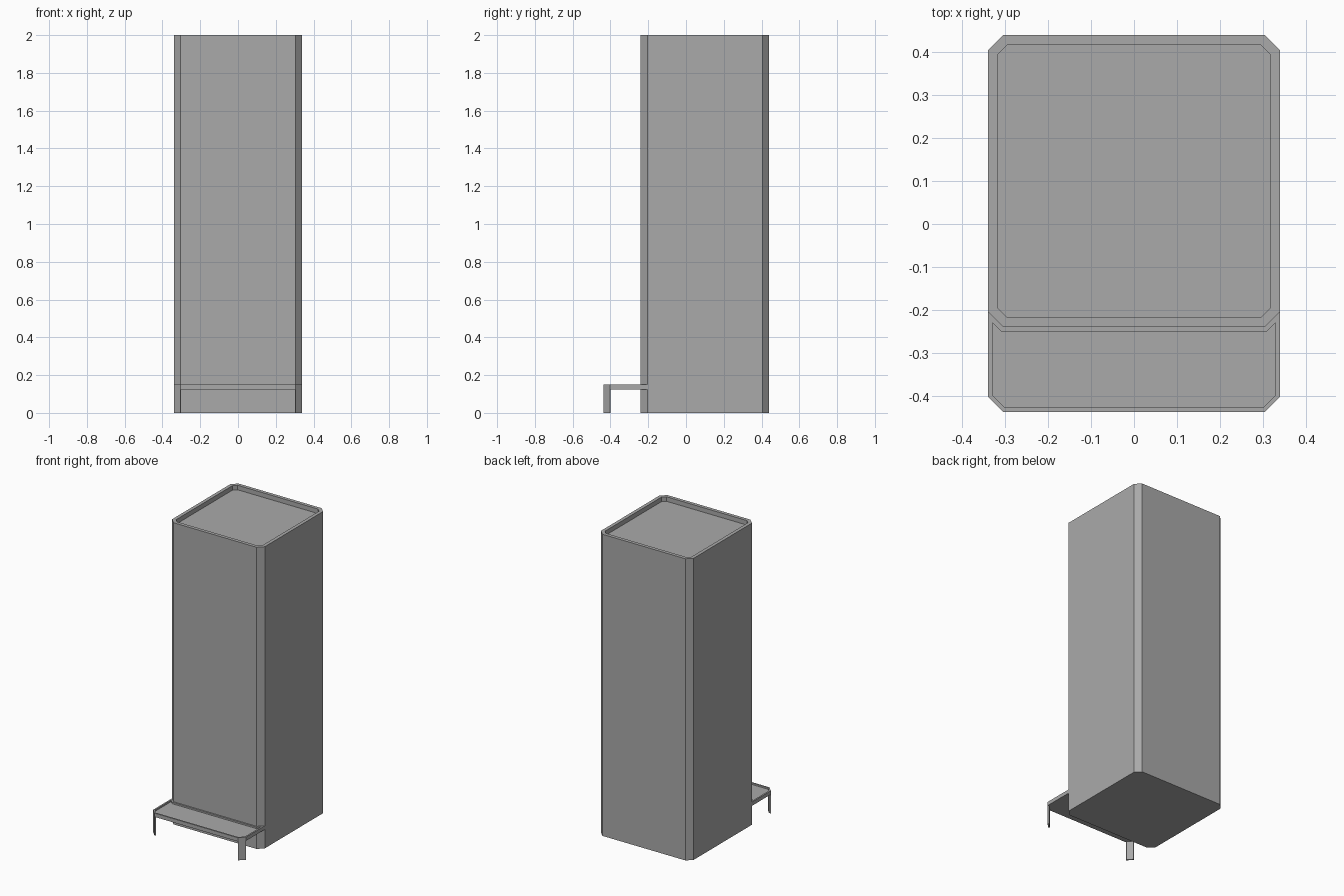
import bpy, bmesh

# Remove the default cube
cube = bpy.data.objects.get("Cube")
if cube:
    bpy.data.objects.remove(cube)

grey = bpy.data.materials.new("concrete_grey")
grey.use_nodes = True
COLOUR = (0.4, 0.4, 0.4, 1)
grey.diffuse_color = COLOUR
grey.node_tree.nodes["Principled BSDF"].inputs["Base Color"].default_value = COLOUR

W, FRONT, BACK, CUT = 0.34, -0.24, 0.44, 0.035
PORCH, RIM = -0.438, 0.01


def prism(name, outline, z0, z1, rim=0, depth=0):
    """Extrude an outline upward; optionally sink the top inside a rim."""
    bm = bmesh.new()
    base = bm.faces.new([bm.verts.new((x, y, z0)) for x, y in outline])
    moved = bmesh.ops.extrude_face_region(bm, geom=[base], use_keep_orig=True)["geom"]
    top = [g for g in moved if isinstance(g, bmesh.types.BMFace)][0]
    for v in top.verts:
        v.co.z = z1
    bmesh.ops.recalc_face_normals(bm, faces=bm.faces)
    if rim:
        bmesh.ops.inset_region(bm, faces=[top], thickness=rim, use_even_offset=True)
        sunk = bmesh.ops.extrude_face_region(bm, geom=[top])["geom"]
        bmesh.ops.delete(bm, geom=[top], context="FACES")
        for v in sunk:
            if isinstance(v, bmesh.types.BMVert):
                v.co.z -= depth
    bmesh.ops.recalc_face_normals(bm, faces=bm.faces)
    mesh = bpy.data.meshes.new(name)
    bm.to_mesh(mesh)
    bm.free()
    mesh.materials.append(grey)
    obj = bpy.data.objects.new(name, mesh)
    bpy.context.collection.objects.link(obj)
    return obj


def mirrored(half):
    """Complete a right-hand outline across x = 0."""
    return half + [(-x, y) for x, y in reversed(half)]


# Tower with chamfered corners and a sunken roof
tower = mirrored([(W - CUT, FRONT), (W, FRONT + CUT), (W, BACK - CUT), (W - CUT, BACK)])
prism("tower", tower, 0, 2, 0.023, 0.03)

# Entrance canopy wrapping the tower's front corners
canopy = mirrored([(W - CUT, PORCH), (W, PORCH + CUT), (W, FRONT + CUT), (W - CUT, FRONT)])
prism("entrance_canopy", canopy, 0.125, 0.15, RIM, 0.01)

# Thin diagonal posts under the canopy's front corners
for side, s in (("left", 1), ("right", -1)):
    post = [(W - CUT, PORCH), (W, PORCH + CUT),
            (W - RIM, PORCH + CUT + RIM * 0.4), (W - CUT - RIM * 0.4, PORCH + RIM)]
    prism(side + "_canopy_post", [(s * x, y) for x, y in post], 0, 0.125)
